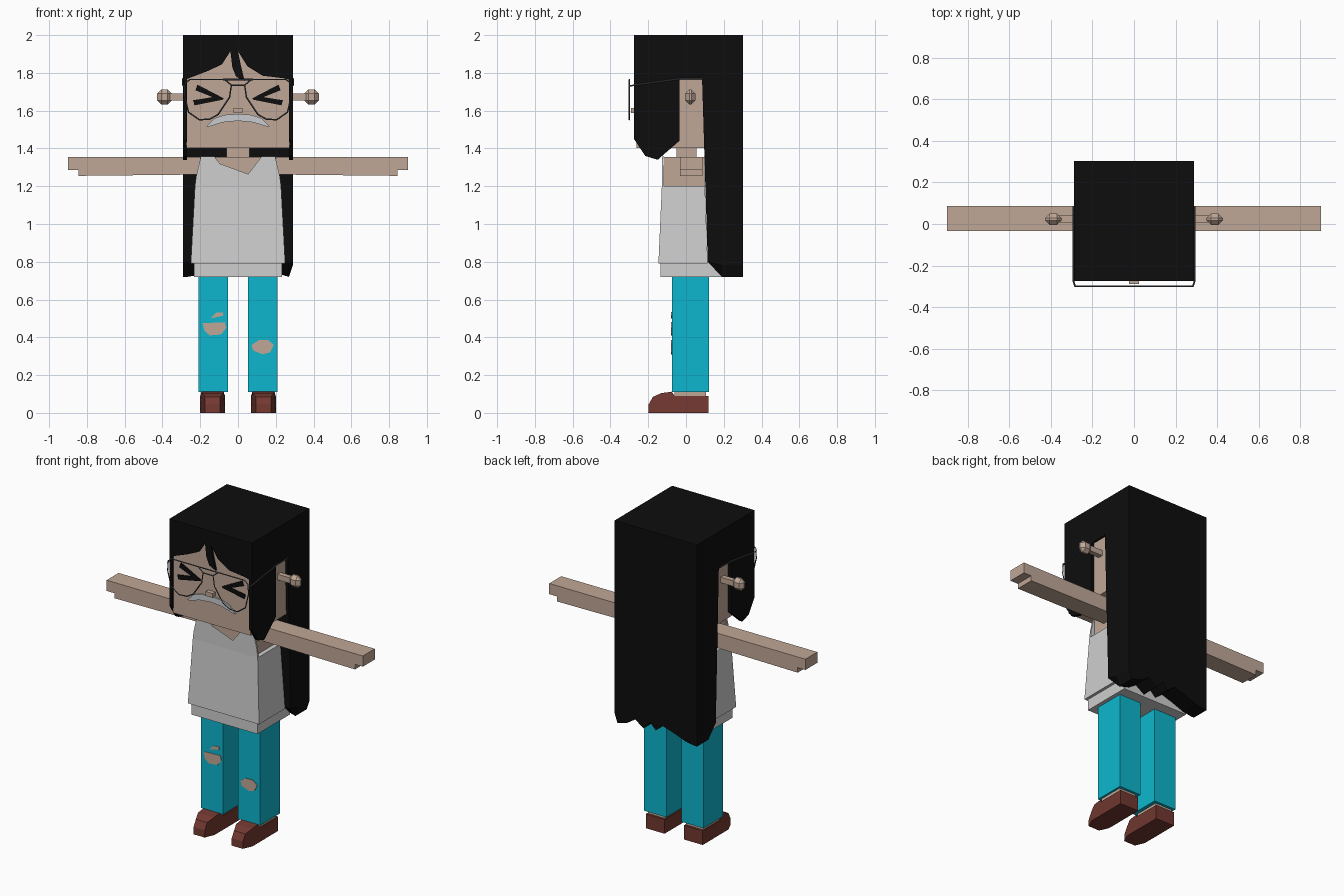
import bpy, bmesh
from mathutils import Vector

if "Cube" in bpy.data.objects:
    bpy.data.objects.remove(bpy.data.objects["Cube"], do_unlink=True)


def material(name, r, g, b):
    m = bpy.data.materials.new(name)
    m.use_nodes = True
    m.diffuse_color = (r, g, b, 1)
    m.node_tree.nodes["Principled BSDF"].inputs["Base Color"].default_value = (r, g, b, 1)
    return m


SKIN = material("skin", .53, .39, .31)
BLACK = material("hair black", .004, .004, .004)
SHIRT = material("shirt grey", .62, .62, .62)
CYAN = material("trouser cyan", .004, .47, .62)
BROWN = material("shoe brown", .17, .04, .03)
PALE = material("moustache grey", .58, .6, .62)
WIRE = material("frame grey", .07, .08, .09)


def finish(name, bm, mat):
    bmesh.ops.recalc_face_normals(bm, faces=bm.faces)
    me = bpy.data.meshes.new(name)
    bm.to_mesh(me)
    bm.free()
    me.materials.append(mat)
    ob = bpy.data.objects.new(name, me)
    bpy.context.collection.objects.link(ob)
    return ob


def loft(name, rings, mat):
    """Skin a list of equal-length closed rings and cap both ends."""
    bm = bmesh.new()
    vs = [[bm.verts.new(p) for p in ring] for ring in rings]
    n = len(vs[0])
    for a, b in zip(vs, vs[1:]):
        for i in range(n):
            j = (i + 1) % n
            bm.faces.new((a[i], a[j], b[j], b[i]))
    bm.faces.new(vs[0])
    bm.faces.new(vs[-1])
    return finish(name, bm, mat)


def prism(name, pts, axis, lo, hi, mat):
    """Extrude a flat outline along one axis."""
    def place(p, d):
        c = list(p)
        c.insert("xyz".index(axis), d)
        return c
    return loft(name, [[place(p, d) for p in pts] for d in (lo, hi)], mat)


def rect(x0, x1, y0, y1):
    return [(x0, y0), (x1, y0), (x1, y1), (x0, y1)]


def box(name, x, y, z, mat):
    return prism(name, rect(*x, *y), "z", *z, mat)


def wire(name, pts, closed=False):
    cu = bpy.data.curves.new(name, "CURVE")
    cu.dimensions = "3D"
    cu.bevel_depth = .004
    cu.bevel_resolution = 0
    sp = cu.splines.new("POLY")
    sp.points.add(len(pts) - 1)
    for p, co in zip(sp.points, pts):
        p.co = (*co, 1)
    sp.use_cyclic_u = closed
    cu.materials.append(WIRE)
    ob = bpy.data.objects.new(name, cu)
    bpy.context.collection.objects.link(ob)


def flip(pts, s):
    return [(s * p[0], *p[1:]) for p in pts]


# Head, neck and nose
box("head", (-.272, .272), (-.262, .11), (1.403, 1.98), SKIN)
box("neck", (-.06, .06), (-.05, .055), (1.33, 1.41), SKIN)
box("nose", (-.024, .024), (-.29, -.26), (1.588, 1.615), SKIN)

# Moustache
half = [(0, 1.583), (.07, 1.578), (.125, 1.56), (.17, 1.515),
        (.15, 1.517), (.08, 1.538), (0, 1.546)]
prism("moustache", half + [(-x, z) for x, z in half[-2:0:-1]], "y", -.27, -.26, PALE)

# Hair: crown, fringe, side panels and long back
box("hair_crown", (-.29, .29), (-.275, .303), (1.965, 2), BLACK)
fringe = [(-.29, 2), (.29, 2), (.29, 1.76), (.24, 1.772), (.13, 1.785), (.05, 1.835),
          (0, 1.915), (.015, 1.84), (.035, 1.757), (-.01, 1.78), (-.03, 1.83),
          (-.04, 1.915), (-.085, 1.845), (-.16, 1.81), (-.27, 1.768), (-.29, 1.76)]
prism("hair_fringe", fringe, "y", -.275, -.261, BLACK)
panel = [(-.275, 2), (-.275, 1.45), (-.215, 1.36), (-.15, 1.34), (-.035, 1.44),
         (-.035, 1.77), (.085, 1.77), (.1, 1.3), (.2, 1.3), (.2, 2)]
hem = [(.29, .78), (.27, .72), (.2, .74), (.145, .775), (.085, .735), (.04, .785),
       (0, .745), (-.05, .785), (-.13, .76), (-.21, .73), (-.27, .72), (-.29, .72)]
loft("hair_back", [[(x, .085, 1.98), (x, .085, 1.77), (x, .115, .8), (x, .19, b),
                    (x, .303, b), (x, .303, 1.98)] for x, b in hem], BLACK)

# Torso and shirt
box("torso", (-.2, .2), (-.118, .1), (1.15, 1.355), SKIN)


def ring(x, y0, y1, z):
    return [(*p, z) for p in rect(-x, x, y0, y1)]


loft("shirt_body", [ring(.25, -.146, .115, .79), ring(.228, -.128, .1, 1.2)], SHIRT)
box("shirt_hem", (-.232, .232), (-.136, .19), (.72, .795), SHIRT)
yoke = [(-.228, 1.2), (.228, 1.2), (.222, 1.25), (.197, 1.357), (.125, 1.357),
        (0, 1.195), (-.125, 1.357), (-.197, 1.357), (-.222, 1.25)]
prism("shirt_front_yoke", yoke, "y", -.128, -.117, SHIRT)
prism("shirt_back_yoke", yoke, "y", .095, .103, SHIRT)

# Outlines shared by both sides
arm = [(.19, 1.355), (.9, 1.355), (.9, 1.287), (.845, 1.287), (.845, 1.255), (.19, 1.262)]
eye = [(.075, 1.665), (.215, 1.738), (.225, 1.708), (.135, 1.672),
       (.238, 1.655), (.23, 1.628), (.08, 1.658)]
lens = [(.255, 1.765), (.07, 1.765), (.035, 1.735), (.045, 1.67), (.105, 1.58),
        (.15, 1.555), (.205, 1.552), (.262, 1.592), (.284, 1.685), (.28, 1.745)]
shoe = [(.118, 0), (.118, .09), (-.06, .09), (-.075, .112), (-.13, .105),
        (-.175, .085), (-.198, .045), (-.2, 0), (-.14, 0)]

for s, side in ((1, "left"), (-1, "right")):
    prism(side + "_arm", flip(arm, s), "y", -.033, .087, SKIN)
    prism(side + "_hair_panel", panel, "x", s * .27, s * .29, BLACK)
    prism(side + "_eye", flip(eye, s), "y", -.269, -.26, BLACK)

    # Ear peg with a chamfered end
    box(side + "_ear_stem", sorted((s * .26, s * .37)), (.008, .04), (1.655, 1.69), SKIN)
    tip = box(side + "_ear_tip", sorted((s * .35, s * .428)), (-.004, .05), (1.633, 1.712), SKIN)
    bev = tip.modifiers.new("chamfer", "BEVEL")
    bev.width = .022
    bev.segments = 1

    # Spectacle rim and temple
    wire(side + "_rim", [(s * x, -.3, z) for x, z in lens], True)
    wire(side + "_temple", flip([(.284, -.3, 1.73), (.292, -.275, 1.735),
                                 (.292, -.035, 1.768), (.292, .085, 1.77)], s))

    # Trouser leg, ankle and shoe with a narrowed toe
    box(side + "_trouser_leg", sorted((s * .053, s * .208)), (-.075, .122), (.11, .75), CYAN)
    box(side + "_ankle", sorted((s * .075, s * .195)), (-.06, .105), (.06, .115), SKIN)
    ob = prism(side + "_shoe", shoe, "x", s * .068, s * .2, BROWN)
    for v in ob.data.vertices:
        pinch = .6 if v.co.y < -.17 else .85 if v.co.z > .1 else 1
        v.co.x = s * .134 + (v.co.x - s * .134) * pinch

# Spectacle bridge
wire("brow_bar", [(-.08, -.3, 1.765), (.08, -.3, 1.765)])
wire("bridge", [(-.035, -.3, 1.735), (.035, -.3, 1.735)])

# Torn knees
tears = {
    "right_knee_tear": [(-.188, .475), (-.07, .48), (-.062, .45), (-.09, .415),
                        (-.15, .41), (-.178, .435)],
    "right_small_tear": [(-.145, .5), (-.118, .53), (-.08, .533), (-.077, .515)],
    "left_knee_tear": [(.072, .36), (.11, .385), (.16, .385), (.19, .36),
                       (.17, .32), (.13, .31), (.08, .33)],
}
for name, pts in tears.items():
    prism(name, pts, "y", -.079, -.073, SKIN)
